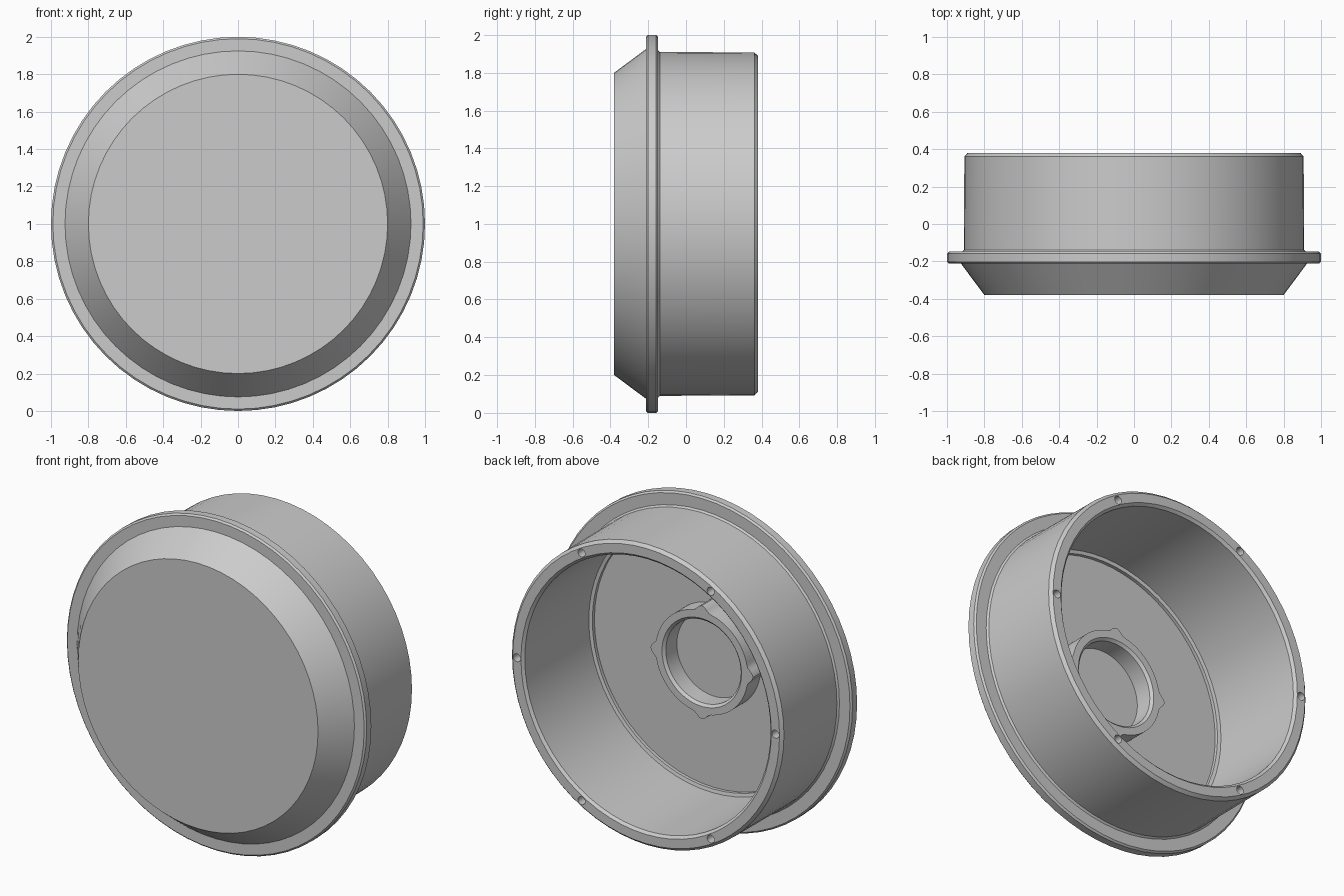
import bpy, bmesh
from math import sin, cos, pi

if "Cube" in bpy.data.objects:
    bpy.data.objects.remove(bpy.data.objects["Cube"])


def lathe(name, profile, segments, closed_ends=True, bump=None):
    """Revolve (radius, y) points about the y axis through z = 1."""
    bm = bmesh.new()
    rings = []
    for i, (r, y) in enumerate(profile):
        ring = []
        for s in range(segments):
            a = 2 * pi * s / segments
            rr = r + (bump(i, a) if bump else 0)
            ring.append(bm.verts.new((rr * cos(a), y, 1 + rr * sin(a))))
        rings.append(ring)
    pairs = list(zip(rings, rings[1:]))
    if not closed_ends:
        pairs.append((rings[-1], rings[0]))
    for p, q in pairs:
        for s in range(segments):
            t = (s + 1) % segments
            bm.faces.new((p[s], p[t], q[t], q[s]))
    if closed_ends:
        bm.faces.new(rings[0])
        bm.faces.new(rings[-1])
    bmesh.ops.recalc_face_normals(bm, faces=bm.faces)
    mesh = bpy.data.meshes.new(name)
    bm.to_mesh(mesh)
    bm.free()
    obj = bpy.data.objects.new(name, mesh)
    bpy.context.collection.objects.link(obj)
    return obj


def smooth(obj):
    bpy.ops.object.select_all(action='DESELECT')
    obj.select_set(True)
    bpy.context.view_layer.objects.active = obj
    bpy.ops.object.shade_smooth_by_angle(angle=0.5)


# Cup: flat front, conical shoulder, flange, barrel, hollow back
cup = lathe("housing_cup", [
    (0.80, -0.38), (0.925, -0.212), (0.99, -0.212), (1.0, -0.202),
    (1.0, -0.158), (0.99, -0.148), (0.92, -0.148), (0.91, -0.138),
    (0.907, 0.362), (0.89, 0.38), (0.835, 0.38), (0.82, 0.365),
    (0.82, -0.245), (0.80, -0.25), (0.80, -0.27)], 64)

# Six screw holes in the back rim
bm = bmesh.new()
for k in range(6):
    a = k * pi / 3
    geo = bmesh.ops.create_cone(bm, cap_ends=True, segments=16,
                                radius1=0.024, radius2=0.024, depth=0.4)
    for v in geo["verts"]:
        x, y, z = v.co
        v.co = (x + 0.862 * cos(a), 0.4 - z, 1 + y + 0.862 * sin(a))
bmesh.ops.recalc_face_normals(bm, faces=bm.faces)
mesh = bpy.data.meshes.new("hole_cutter")
bm.to_mesh(mesh)
bm.free()
cutter = bpy.data.objects.new("hole_cutter", mesh)
bpy.context.collection.objects.link(cutter)
mod = cup.modifiers.new("screw_holes", 'BOOLEAN')
mod.operation = 'DIFFERENCE'
mod.solver = 'EXACT'
mod.object = cutter
bpy.context.view_layer.objects.active = cup
bpy.ops.object.modifier_apply(modifier=mod.name)
bpy.data.objects.remove(cutter)
smooth(cup)


# Central socket ring with four small lugs on its outer wall
def lug(i, a):
    if i > 1:
        return 0
    d = (a + pi / 4) % (pi / 2) - pi / 4
    w = 0.19
    return 0.034 * (0.5 + 0.5 * cos(pi * d / w)) if abs(d) < w else 0


socket = lathe("socket_ring", [
    (0.308, -0.275), (0.308, -0.15), (0.265, -0.15),
    (0.25, -0.165), (0.25, -0.275)], 120, False, lug)
smooth(socket)
